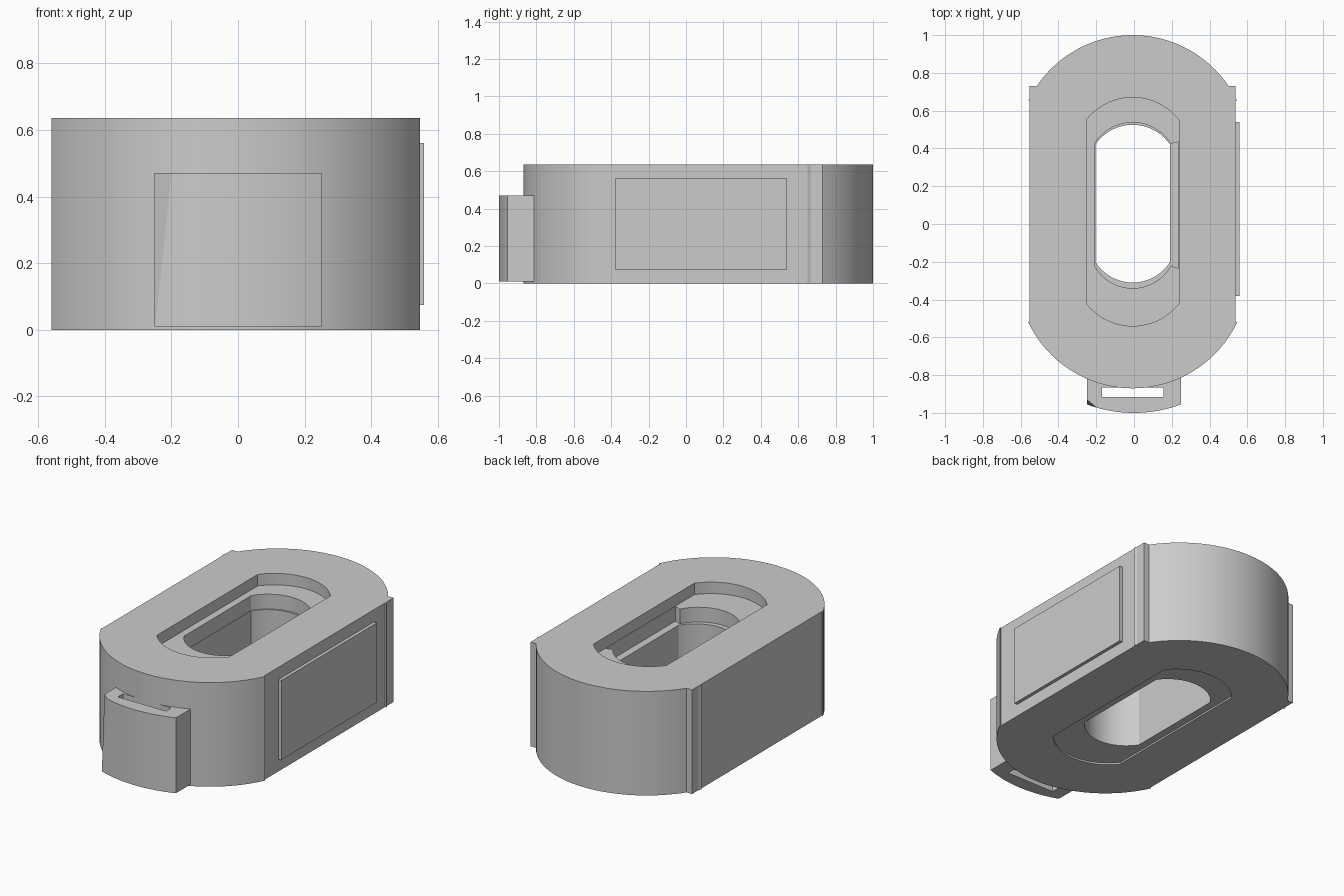
import bpy, bmesh, math
from mathutils import Vector

if "Cube" in bpy.data.objects:
    bpy.data.objects.remove(bpy.data.objects["Cube"])

CX = -0.007  # centre line of the body


def arc(half, y_end, y_apex, n=32):
    """Points from +half to -half through the apex (relative to the centre line)."""
    s = abs(y_apex - y_end)
    r = half * half / (2 * s) + s / 2
    sign = 1 if y_apex > y_end else -1
    cy = y_apex - sign * r
    a = math.asin(half / r)
    return [(r * math.sin(a - 2 * a * i / n), cy + sign * r * math.cos(a - 2 * a * i / n))
            for i in range(n + 1)]


def slot(half, y0, s0, s1, y1):
    """Long slot: straight from s0 to s1, curved ends reaching y0 and y1."""
    return arc(half, s1, y1) + arc(half, s0, y0)[::-1]


def prism(name, pts, z0, z1, cx=CX):
    bm = bmesh.new()
    face = bm.faces.new([bm.verts.new((x + cx, y, z0)) for x, y in pts])
    ext = bmesh.ops.extrude_face_region(bm, geom=[face])
    top = [v for v in ext["geom"] if isinstance(v, bmesh.types.BMVert)]
    bmesh.ops.translate(bm, verts=top, vec=(0, 0, z1 - z0))
    bmesh.ops.recalc_face_normals(bm, faces=bm.faces[:])
    mesh = bpy.data.meshes.new(name)
    bm.to_mesh(mesh)
    bm.free()
    ob = bpy.data.objects.new(name, mesh)
    bpy.context.collection.objects.link(ob)
    return ob


def cut(ob, pts, z0, z1, cx=CX):
    cutter = prism(ob.name + "_cutter", pts, z0, z1, cx)
    cutter.hide_render = True
    mod = ob.modifiers.new("cut", "BOOLEAN")
    mod.operation, mod.solver, mod.object = "DIFFERENCE", "EXACT", cutter
    bpy.context.view_layer.objects.active = ob
    bpy.ops.object.modifier_apply(modifier=mod.name)
    bpy.data.objects.remove(cutter)


def box(x0, x1, y0, y1):
    return [(x0, y0), (x1, y0), (x1, y1), (x0, y1)]


# Body: two round caps slightly wider than the straight block between them
shoulder = [(0.545, -0.52), (0.545, 0.65), (0.553, 0.65), (0.545, 0.666),
            (0.545, 0.73), (0.508, 0.73)]
back = [p for p in arc(0.508, 0.73, 1.0)][1:-1]
outline = shoulder + back + [(-x, y) for x, y in reversed(shoulder)] \
    + arc(0.553, -0.52, -0.87)[::-1]
body = prism("body", outline, 0, 0.635)
cut(body, slot(0.245, -0.54, -0.42, 0.55, 0.67), -0.1, 0.8)

# Insert: sunk liner with a through slot and a stepped upper recess
liner = prism("slot_liner", slot(0.245, -0.54, -0.42, 0.55, 0.67), 0.01, 0.565)
cut(liner, slot(0.198, -0.31, -0.20, 0.42, 0.525), -0.1, 0.8)
recess = arc(0.202, 0.425, 0.537) + arc(0.202, -0.22, -0.34)[::-1] \
    + [(0.243, -0.235), (0.243, 0.435)]
cut(liner, recess, 0.475, 0.8)

# Side panel
panel = prism("side_panel", box(0.52, 0.558, -0.38, 0.54), 0.075, 0.56, 0)

# Front clip: curved front, one shaved corner, vertical strap slot
clip = prism("front_clip", arc(0.25, -0.955, -1.0, 16) + [(-0.25, -0.80), (0.25, -0.80)],
             0.01, 0.47, 0)
a, b, c = Vector((-0.25, -0.955, 0.01)), Vector((-0.25, -0.93, 0.47)), Vector((-0.2, -0.972, 0.47))
normal = (b - a).cross(c - a).normalized()
if normal.y > 0:
    normal = -normal
bm = bmesh.new()
bm.from_mesh(clip.data)
res = bmesh.ops.bisect_plane(bm, geom=bm.verts[:] + bm.edges[:] + bm.faces[:],
                             plane_co=a + normal * -0.0005, plane_no=normal, clear_outer=True)
bmesh.ops.holes_fill(bm, edges=[e for e in bm.edges if e.is_boundary])
bmesh.ops.recalc_face_normals(bm, faces=bm.faces[:])
bm.to_mesh(clip.data)
bm.free()
cut(clip, box(-0.17, 0.155, -0.915, -0.865), -0.1, 0.8, 0)

# Smooth the curved walls, keep the edges crisp
bpy.ops.object.select_all(action="DESELECT")
for ob in (body, liner, panel, clip):
    ob.select_set(True)
bpy.context.view_layer.objects.active = body
bpy.ops.object.shade_smooth_by_angle(angle=math.radians(20))
